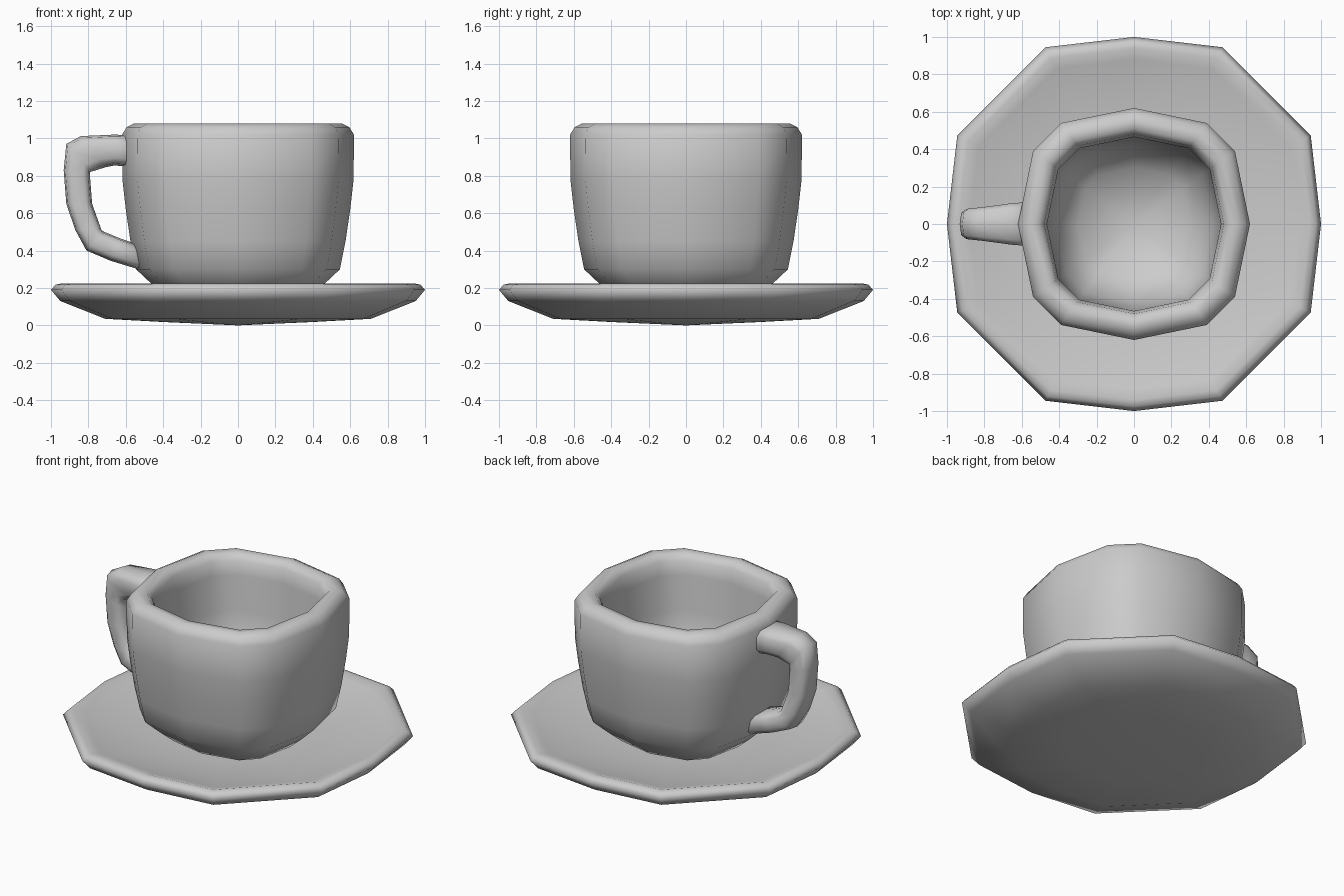
import bpy, bmesh, math

if "Cube" in bpy.data.objects:
    bpy.data.objects.remove(bpy.data.objects["Cube"])

grey = bpy.data.materials.new("plain_grey")
grey.diffuse_color = (0.6, 0.6, 0.6, 1)
grey.use_nodes = True
grey.node_tree.nodes["Principled BSDF"].inputs["Base Color"].default_value = grey.diffuse_color


def finish(name, bm):
    bmesh.ops.recalc_face_normals(bm, faces=bm.faces)
    for f in bm.faces:
        f.smooth = True
    me = bpy.data.meshes.new(name)
    bm.to_mesh(me)
    bm.free()
    me.materials.append(grey)
    ob = bpy.data.objects.new(name, me)
    bpy.context.collection.objects.link(ob)
    return ob


def bridge(bm, a, b):
    n = len(a)
    for i in range(n):
        bm.faces.new((a[i], a[(i + 1) % n], b[(i + 1) % n], b[i]))


def squared_lathe(name, profile, u, v):
    """Stack twelve-sided rings (radius, z); u, v place the corner points."""
    bm = bmesh.new()
    quarter = [(1, 0), (u, v), (v, u)]
    unit = []
    for k in range(4):
        c, s = round(math.cos(k * math.pi / 2)), round(math.sin(k * math.pi / 2))
        unit += [(c * x - s * y, s * x + c * y) for x, y in quarter]
    rings = []
    for r, z in profile[1:-1]:
        rings.append([bm.verts.new((r * x, r * y, z)) for x, y in unit])
    for a, b in zip(rings, rings[1:]):
        bridge(bm, a, b)
    # close both ends with a centre point
    for ring, z in ((rings[0], profile[0][1]), (rings[-1], profile[-1][1])):
        c = bm.verts.new((0, 0, z))
        for i in range(12):
            bm.faces.new((ring[i], ring[(i + 1) % 12], c))
    return finish(name, bm)


# saucer: shallow dish with a rounded lip
squared_lathe("saucer", [
    (0, 0.0), (0.40, 0.018), (0.71, 0.035), (0.95, 0.13), (1.0, 0.19),
    (0.975, 0.218), (0.94, 0.225), (0.88, 0.208), (0.66, 0.16),
    (0.42, 0.14), (0, 0.135)], 0.945, 0.473)

# cup: thick wall, rounded lip, bowl-shaped inside
squared_lathe("cup", [
    (0, 0.135), (0.38, 0.15), (0.46, 0.22), (0.545, 0.30), (0.575, 0.45),
    (0.60, 0.62), (0.618, 0.78), (0.62, 1.02), (0.595, 1.06), (0.555, 1.08),
    (0.51, 1.075), (0.48, 1.04), (0.465, 0.95), (0.46, 0.72), (0.42, 0.48),
    (0.30, 0.32), (0, 0.27)], 0.87, 0.63)

# handle: stations of (outer x, outer z, inner x, inner z, half width)
stations = [
    (-0.54, 1.015, -0.54, 0.845, 0.12),
    (-0.66, 1.02, -0.66, 0.855, 0.11),
    (-0.84, 1.012, -0.71, 0.845, 0.09),
    (-0.918, 0.97, -0.79, 0.82, 0.082),
    (-0.932, 0.83, -0.79, 0.78, 0.08),
    (-0.918, 0.65, -0.78, 0.65, 0.08),
    (-0.87, 0.51, -0.73, 0.51, 0.085),
    (-0.81, 0.40, -0.715, 0.50, 0.09),
    (-0.68, 0.345, -0.63, 0.465, 0.10),
    (-0.50, 0.29, -0.50, 0.42, 0.11)]
section = [(0, 0), (0.06, 0.75), (0.25, 1), (0.75, 1),
           (0.94, 0.75), (1, 0), (0.94, -0.75), (0.75, -1),
           (0.25, -1), (0.06, -0.75)]
bm = bmesh.new()
rings = []
for ox, oz, ix, iz, w in stations:
    rings.append([bm.verts.new((ox + (ix - ox) * t, w * s, oz + (iz - oz) * t))
                  for t, s in section])
for a, b in zip(rings, rings[1:]):
    bridge(bm, a, b)
bm.faces.new(rings[0])
bm.faces.new(rings[-1])
finish("handle", bm)
